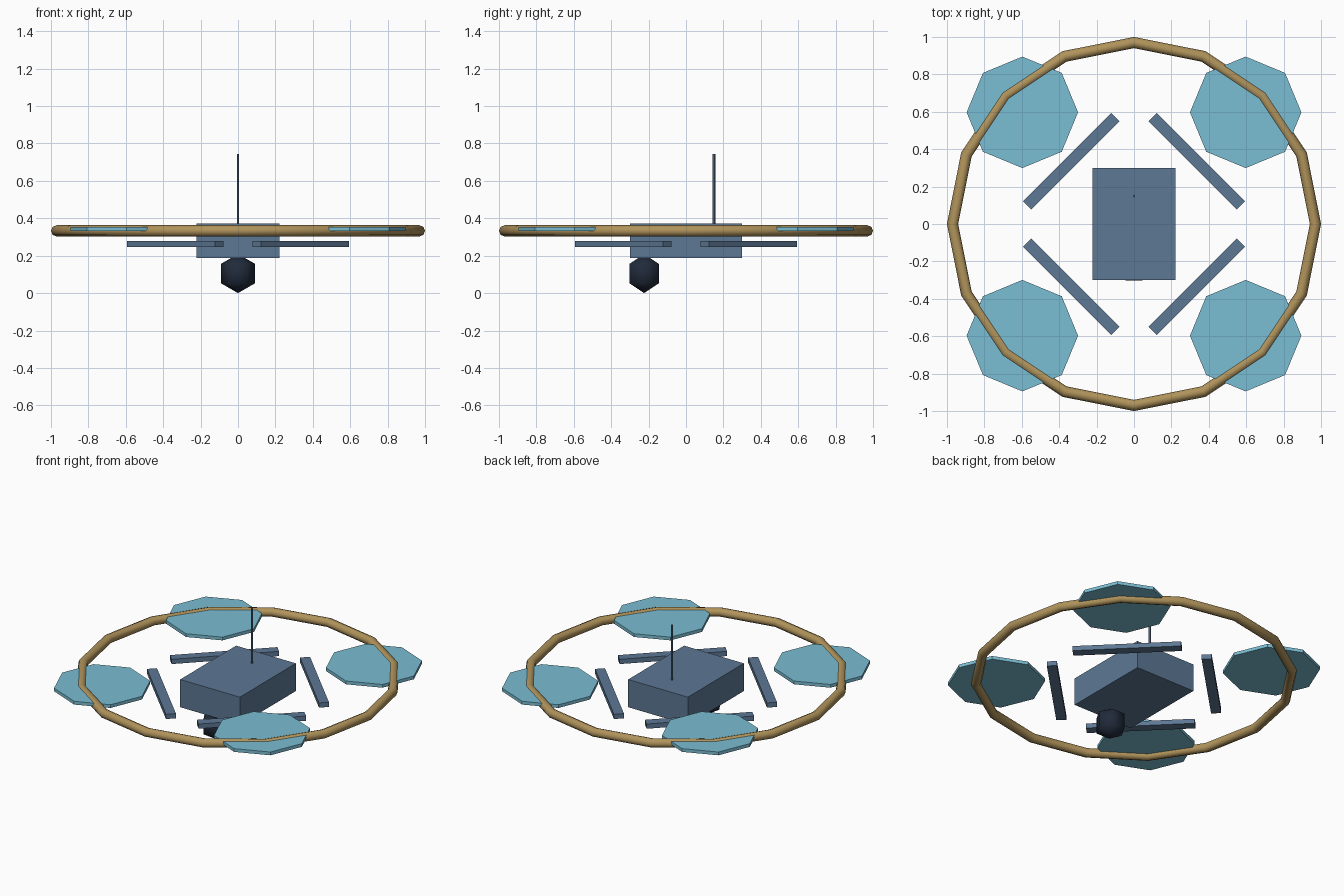
import bpy
import bmesh
from math import pi, sin, cos, radians
from mathutils import Matrix

if "Cube" in bpy.data.objects:
    bpy.data.objects.remove(bpy.data.objects["Cube"], do_unlink=True)


def material(name, rgb):
    color = [((c / 255 + 0.055) / 1.055) ** 2.4 for c in rgb] + [1]
    mat = bpy.data.materials.new(name)
    mat.use_nodes = True
    mat.diffuse_color = color
    mat.node_tree.nodes["Principled BSDF"].inputs["Base Color"].default_value = color
    return mat


slate = material("slate blue", (93, 120, 149))
sky = material("sky blue", (122, 189, 211))
brass = material("brass", (176, 147, 91))
navy = material("dark navy", (32, 42, 58))


def finish(name, mat):
    obj = bpy.context.object
    obj.name = name
    obj.data.materials.append(mat)
    return obj


def box(name, size, loc, mat, turn=0):
    bpy.ops.mesh.primitive_cube_add(size=1, location=loc, rotation=(0, 0, turn))
    obj = finish(name, mat)
    obj.scale = size
    return obj


def cylinder(name, sides, radius, depth, loc, mat):
    bpy.ops.mesh.primitive_cylinder_add(vertices=sides, radius=radius,
                                        depth=depth, location=loc)
    return finish(name, mat)


# Central body and aerial
box("body", (0.446, 0.597, 0.187), (0, 0, 0.28), slate)
aerial = cylinder("aerial", 6, 0.0075, 0.373, (0, 0.149, 0.558), slate)

# Four arms and rotor discs, one per corner
for side, x in (("left", 1), ("right", -1)):
    for end, y in (("front", -1), ("back", 1)):
        box(f"{end}_{side}_arm", (0.667, 0.062, 0.032),
            (0.336 * x, 0.336 * y, 0.262), slate, -x * y * pi / 4)
        cylinder(f"{end}_{side}_rotor", 8, 0.298, 0.022,
                 (0.597 * x, 0.597 * y, 0.343), sky)

# Guard ring around the rotors
bpy.ops.mesh.primitive_torus_add(major_segments=16, minor_segments=8,
                                 major_radius=0.97, minor_radius=0.03,
                                 location=(0, 0, 0.333))
finish("guard_ring", brass)
bpy.ops.object.shade_smooth()

# Faceted camera ball slung under the nose
bpy.ops.mesh.primitive_uv_sphere_add(segments=6, ring_count=3, radius=0.1045,
                                     location=(0, -0.224, 0.1045))
ball = finish("camera_ball", navy)
# Point a corner of the hexagon along x
xs = [v.co.x for v in ball.data.vertices]
ys = [v.co.y for v in ball.data.vertices]
if max(ys) > max(xs):
    ball.data.transform(Matrix.Rotation(pi / 2, 4, "Z"))
bpy.ops.object.shade_smooth()
